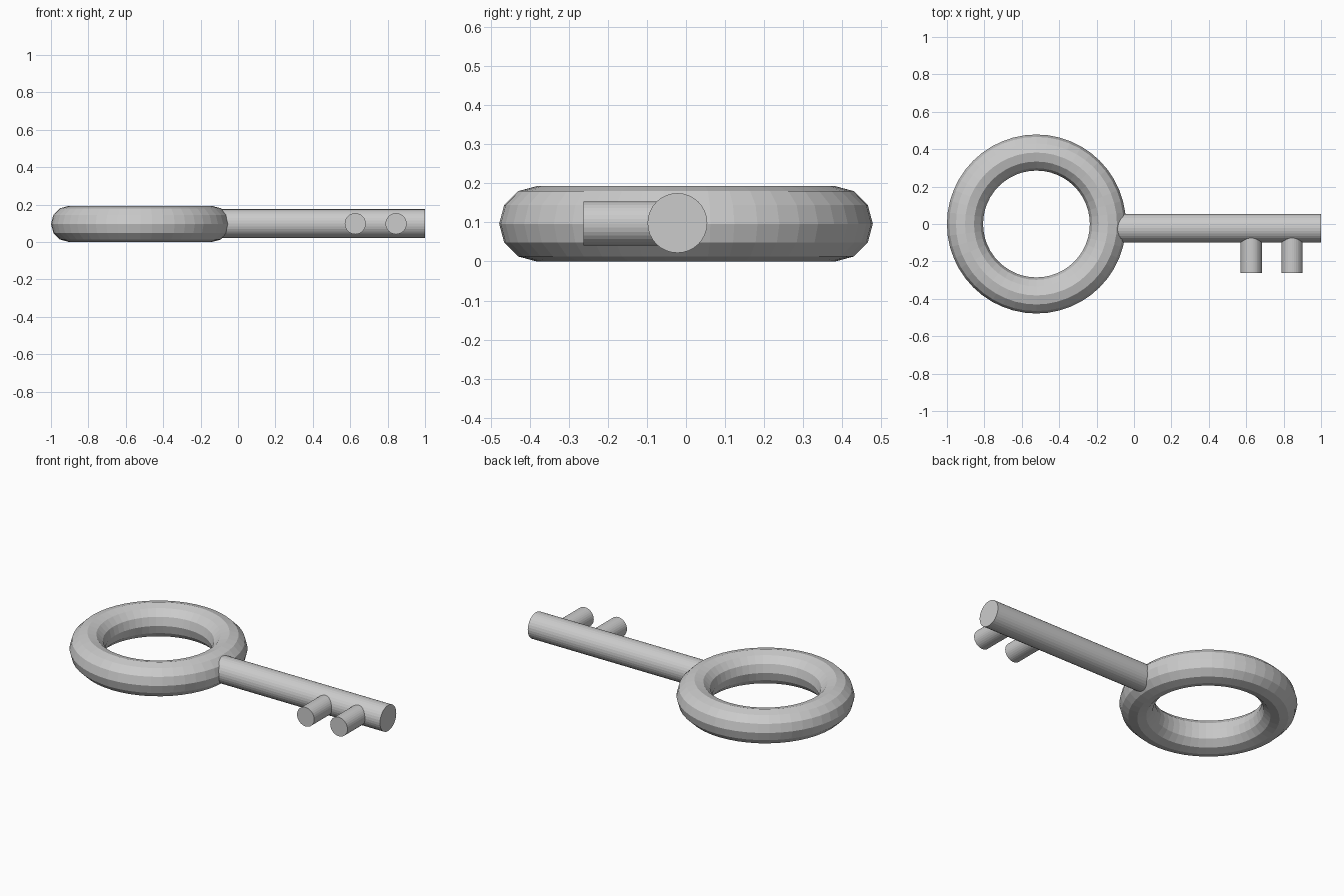
import bpy
from math import pi

if "Cube" in bpy.data.objects:
    bpy.data.objects.remove(bpy.data.objects["Cube"])


def rod(name, radius, length, location, rotation):
    bpy.ops.mesh.primitive_cylinder_add(vertices=32, radius=radius, depth=length,
                                        location=location, rotation=rotation)
    bpy.context.object.name = name


# Ring handle, faceted
bpy.ops.mesh.primitive_torus_add(major_segments=48, minor_segments=12,
                                 major_radius=0.382, minor_radius=0.0965,
                                 location=(-0.5215, 0, 0.0965))
bpy.context.object.name = "key_ring_handle"

# Shaft, starting inside the ring
x0, x1 = -0.14, 1.0
rod("key_shaft", 0.0765, x1 - x0, ((x0 + x1) / 2, -0.022, 0.0985), (0, pi / 2, 0))

# Two teeth pointing to the front
y0, y1 = -0.262, -0.03
for i, x in enumerate((0.627, 0.845)):
    rod(f"key_tooth_{i + 1}", 0.0565, y1 - y0, (x, (y0 + y1) / 2, 0.0975), (pi / 2, 0, 0))
